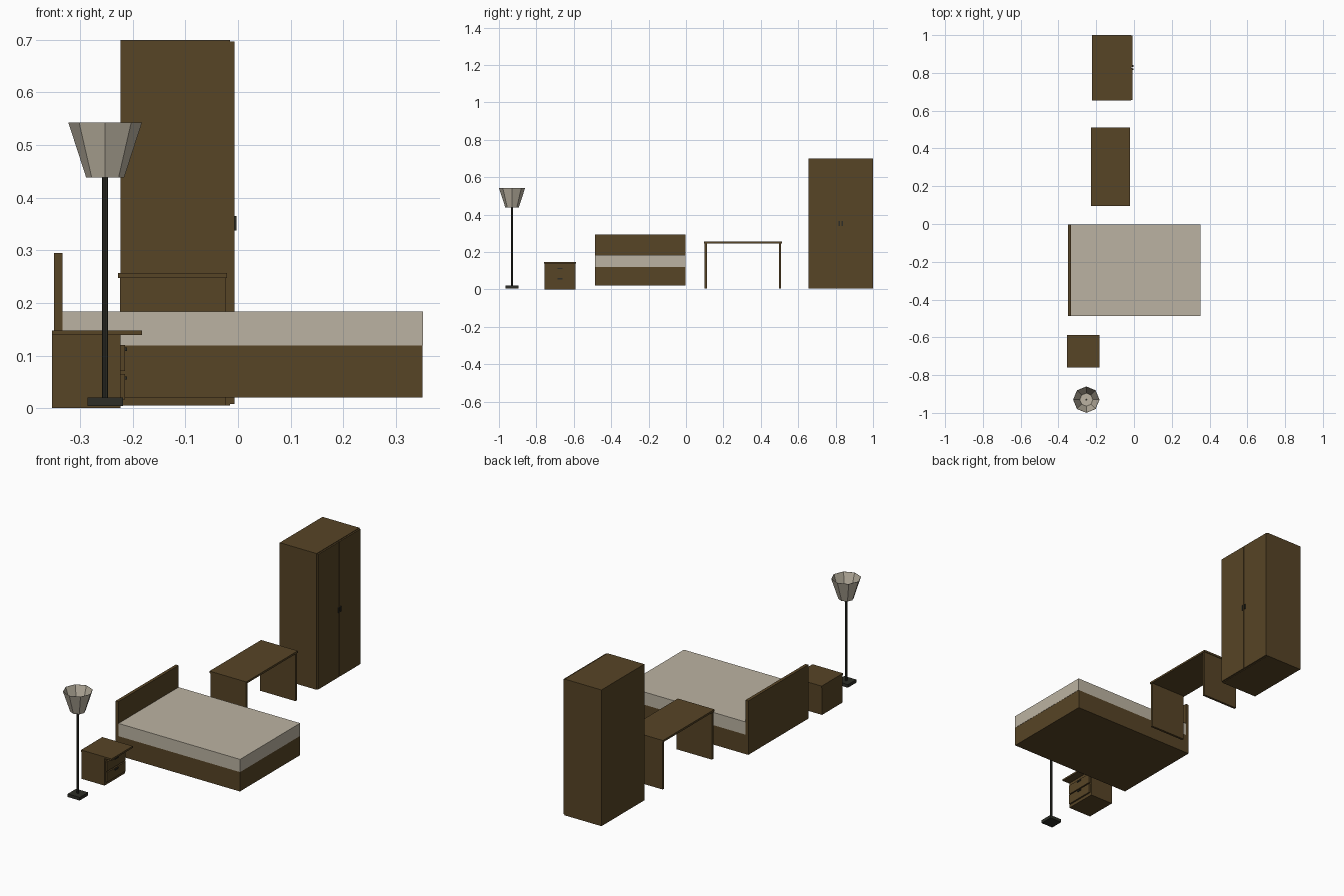
import bpy, bmesh, math

if "Cube" in bpy.data.objects:
    bpy.data.objects.remove(bpy.data.objects["Cube"])


def material(name, rgb):
    m = bpy.data.materials.new(name)
    m.diffuse_color = (*rgb, 1.0)
    m.use_nodes = True
    m.node_tree.nodes["Principled BSDF"].inputs["Base Color"].default_value = m.diffuse_color
    return m


wood = material("dark_wood", (0.095, 0.058, 0.019))
linen = material("linen", (0.50, 0.45, 0.36))
metal = material("dark_metal", (0.026, 0.027, 0.020))


def finish(name, bm, mat):
    bmesh.ops.recalc_face_normals(bm, faces=bm.faces[:])
    me = bpy.data.meshes.new(name)
    bm.to_mesh(me)
    bm.free()
    me.materials.append(mat)
    ob = bpy.data.objects.new(name, me)
    bpy.context.collection.objects.link(ob)
    return ob


def box(name, x, y, z, mat):
    """Box from (min, max) ranges on each axis."""
    bm = bmesh.new()
    bmesh.ops.create_cube(bm, size=1.0)
    for v in bm.verts:
        v.co = [r[0] + (c + 0.5) * (r[1] - r[0]) for c, r in zip(v.co, (x, y, z))]
    return finish(name, bm, mat)


def lathe(name, cx, cy, profile, mat, sides=8):
    """Low-poly turned shape through (radius, z) points, closed where radius is 0."""
    bm = bmesh.new()
    rings = []
    for r, z in profile:
        n = 1 if r == 0 else sides
        rings.append([bm.verts.new((cx + r * math.cos(2 * math.pi * i / sides),
                                    cy + r * math.sin(2 * math.pi * i / sides), z))
                      for i in range(n)])
    for a, b in zip(rings, rings[1:]):
        for i in range(sides):
            j = (i + 1) % sides
            if len(a) == 1:
                bm.faces.new((a[0], b[j], b[i]))
            elif len(b) == 1:
                bm.faces.new((a[i], a[j], b[0]))
            else:
                bm.faces.new((a[i], a[j], b[j], b[i]))
    return finish(name, bm, mat)


# Wardrobe: carcass, two doors, two handles
Y0, Y1 = 0.655, 1.0
YM = (Y0 + Y1) / 2
box("wardrobe_body", (-0.223, -0.015), (Y0, Y1), (0.005, 0.70), wood)
for side, s in (("left", -1), ("right", 1)):
    box(f"wardrobe_door_{side}", (-0.015, -0.007),
        sorted((YM + s * 0.0015, YM + s * 0.170)), (0.008, 0.697), wood)
    box(f"wardrobe_handle_{side}", (-0.007, -0.003),
        sorted((YM + s * 0.005, YM + s * 0.013)), (0.338, 0.365), metal)

# Desk: top on two side panels
box("desk_top", (-0.228, -0.021), (0.096, 0.512), (0.247, 0.257), wood)
for side, y in (("front", 0.099), ("back", 0.497)):
    box(f"desk_panel_{side}", (-0.224, -0.024), (y, y + 0.012), (0.005, 0.247), wood)

# Bed: base, mattress, headboard
BED = (-0.486, -0.002)
box("bed_base", (-0.334, 0.351), BED, (0.02, 0.119), wood)
box("mattress", (-0.334, 0.352), BED, (0.119, 0.184), linen)
box("headboard", (-0.350, -0.334), BED, (0.02, 0.295), wood)

# Nightstand: body, overhanging top, two drawers with pulls
NY = -0.674
box("nightstand_body", (-0.354, -0.223), (NY - 0.083, NY + 0.083), (0.0, 0.139), wood)
box("nightstand_top", (-0.354, -0.182), (NY - 0.086, NY + 0.086), (0.139, 0.148), wood)
for name, z in (("lower", 0.016), ("upper", 0.071)):
    box(f"drawer_{name}", (-0.223, -0.215), (NY - 0.076, NY + 0.076), (z, z + 0.049), wood)
    box(f"drawer_pull_{name}", (-0.215, -0.211), (NY - 0.013, NY + 0.013),
        (z + 0.038, z + 0.044), metal)

# Floor lamp: square foot, pole, flared eight-sided shade open at the top
LX, LY = -0.2525, -0.93
box("lamp_base", (LX - 0.034, LX + 0.034), (LY - 0.034, LY + 0.034), (0.004, 0.02), metal)
lathe("lamp_pole", LX, LY, [(0, 0.02), (0.0057, 0.02), (0.0057, 0.445), (0, 0.445)], metal)
lathe("lamp_shade", LX, LY,
      [(0, 0.438), (0.036, 0.438), (0.070, 0.543), (0.0685, 0.543), (0.0345, 0.440), (0, 0.440)],
      linen)
